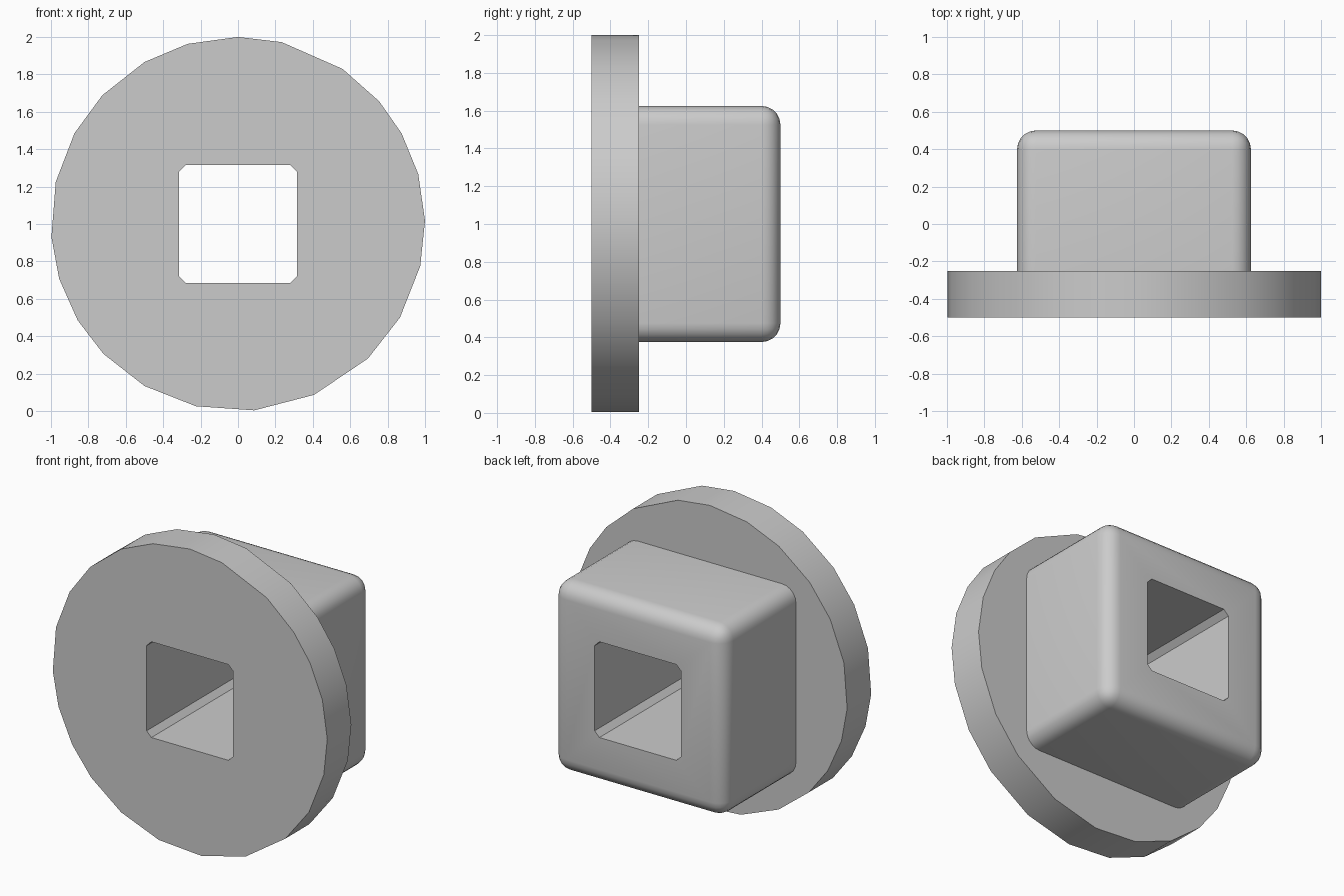
import bpy, bmesh
from math import radians, cos, sin

if "Cube" in bpy.data.objects:
    bpy.data.objects.remove(bpy.data.objects["Cube"])

CZ = 1.0  # height of the axis


def make_object(name, bm):
    bmesh.ops.recalc_face_normals(bm, faces=bm.faces[:])
    mesh = bpy.data.meshes.new(name)
    bm.to_mesh(mesh)
    bm.free()
    obj = bpy.data.objects.new(name, mesh)
    bpy.context.collection.objects.link(obj)
    return obj


def prism(name, outline, y0, y1):
    """Extrude an (x, z) outline along y."""
    bm = bmesh.new()
    face = bm.faces.new([bm.verts.new((x, y0, z + CZ)) for x, z in outline])
    ext = bmesh.ops.extrude_face_region(bm, geom=[face])
    verts = [v for v in ext["geom"] if isinstance(v, bmesh.types.BMVert)]
    bmesh.ops.translate(bm, verts=verts, vec=(0, y1 - y0, 0))
    return make_object(name, bm)


def rounded_block(name, half, y0, y1, radius):
    """Block with every edge rounded except those of its front face."""
    bm = bmesh.new()
    bmesh.ops.create_cube(bm, size=1)
    for v in bm.verts:
        v.co = (v.co.x * 2 * half, y1 if v.co.y > 0 else y0, v.co.z * 2 * half + CZ)
    edges = [e for e in bm.edges if max(v.co.y for v in e.verts) > y0 + 0.01]
    bmesh.ops.bevel(bm, geom=edges, offset=radius, segments=5, profile=0.5, affect='EDGES')
    return make_object(name, bm)


def combine(target, other, operation):
    mod = target.modifiers.new(operation.lower(), 'BOOLEAN')
    mod.object, mod.operation, mod.solver = other, operation, 'EXACT'
    bpy.context.view_layer.objects.active = target
    bpy.ops.object.modifier_apply(modifier=mod.name)
    bpy.data.objects.remove(other)


# Round flange with slightly uneven facets
angles = [1, 15.5, 29, 41, 56, 76.5, 90, 105.6, 120, 136.5, 151, 167, 184,
          197, 211, 224, 240, 257, 275, 294, 314, 330, 347]
rim = [(cos(radians(a)), sin(radians(a))) for a in angles]
plug = prism("flanged_plug", rim, -0.5, -0.25)

# Rounded square body behind the flange
combine(plug, rounded_block("body", 0.625, -0.4, 0.5, 0.1), 'UNION')

# Square through hole with clipped corners
h, c = 0.315, 0.28
hole = [(h, -c), (h, c), (c, h), (-c, h), (-h, c), (-h, -c), (-c, -h), (c, -h)]
combine(plug, prism("hole_cutter", hole, -0.8, 0.8), 'DIFFERENCE')

# Smooth rounds, sharp rims
bpy.ops.object.select_all(action='DESELECT')
plug.select_set(True)
bpy.context.view_layer.objects.active = plug
bpy.ops.object.shade_smooth_by_angle(angle=radians(30))
